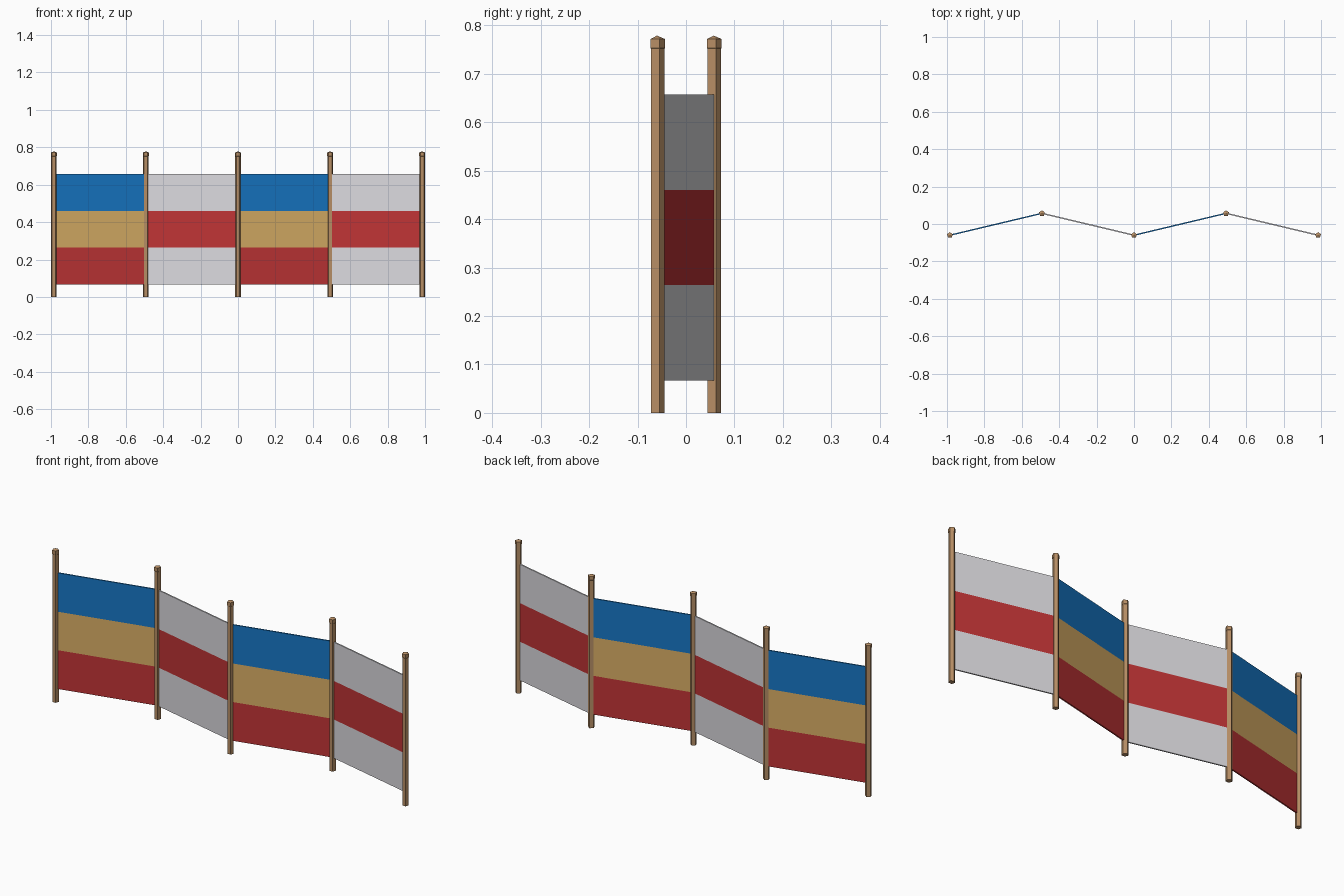
import bpy, math
from mathutils import Vector

if "Cube" in bpy.data.objects:
    bpy.data.objects.remove(bpy.data.objects["Cube"])

X, Y, SHIFT = 0.4922, 0.0585, -0.0015      # zigzag spacing, depth, recentring
POLE_R, CAP_R = 0.0155, 0.0164
BANDS = [0.067, 0.264, 0.460, 0.657]       # stripe heights
THICK = 0.007


def material(name, rgb):
    m = bpy.data.materials.new(name)
    m.diffuse_color = (*rgb, 1)
    m.use_nodes = True
    m.node_tree.nodes["Principled BSDF"].inputs["Base Color"].default_value = m.diffuse_color
    return m


WOOD = material("wood", (0.47, 0.27, 0.13))
BLUE = material("blue", (0.008, 0.18, 0.55))
SAND = material("sand", (0.68, 0.42, 0.13))
RED = material("red", (0.52, 0.034, 0.036))
WHITE = material("white", (0.71, 0.70, 0.73))


def add_mesh(name, verts, faces, mats, indices=None):
    me = bpy.data.meshes.new(name)
    me.from_pydata(verts, [], faces)
    for m in mats:
        me.materials.append(m)
    if indices:
        me.polygons.foreach_set("material_index", indices)
    ob = bpy.data.objects.new(name, me)
    bpy.context.collection.objects.link(ob)
    return ob


def pole(name, c):
    # five-sided shaft, slightly wider collar, pointed tip
    verts = []
    for r, z in [(POLE_R, 0), (POLE_R, 0.752), (CAP_R, 0.753), (CAP_R, 0.772)]:
        for k in range(5):
            a = math.radians(90 + 72 * k)
            verts.append((c.x + r * math.cos(a), c.y + r * math.sin(a), z))
    verts.append((c.x, c.y, 0.779))
    faces = [(4, 3, 2, 1, 0)]
    for k in range(5):
        n = (k + 1) % 5
        for j in (0, 5, 10):
            faces.append((j + k, j + n, j + 5 + n, j + 5 + k))
        faces.append((15 + k, 15 + n, 20))
    add_mesh(name, verts, faces, [WOOD])


def panel(name, a, b, mats):
    # thin striped cloth box between two pole centres
    d = (b - a).normalized()
    off = Vector((-d.y, d.x)) * THICK / 2
    verts = [(p.x, p.y, z) for z in BANDS for p in (a - off, b - off, b + off, a + off)]
    faces, idx = [(3, 2, 1, 0), (12, 13, 14, 15)], [0, 2]
    for s in range(3):
        for k in range(4):
            n = (k + 1) % 4
            faces.append((4 * s + k, 4 * s + n, 4 * s + 4 + n, 4 * s + 4 + k))
            idx.append(s)
    add_mesh(name, verts, faces, mats, idx)


# Poles stand in a zigzag, cloth panels alternate between them
posts = [Vector(((i - 2) * X, (Y if i % 2 else -Y) + SHIFT)) for i in range(5)]
for i, p in enumerate(posts):
    pole(f"pole_{i + 1}", p)
for i in range(4):
    mats = [WHITE, RED, WHITE] if i % 2 else [RED, SAND, BLUE]
    panel(f"cloth_panel_{i + 1}", posts[i], posts[i + 1], mats)
